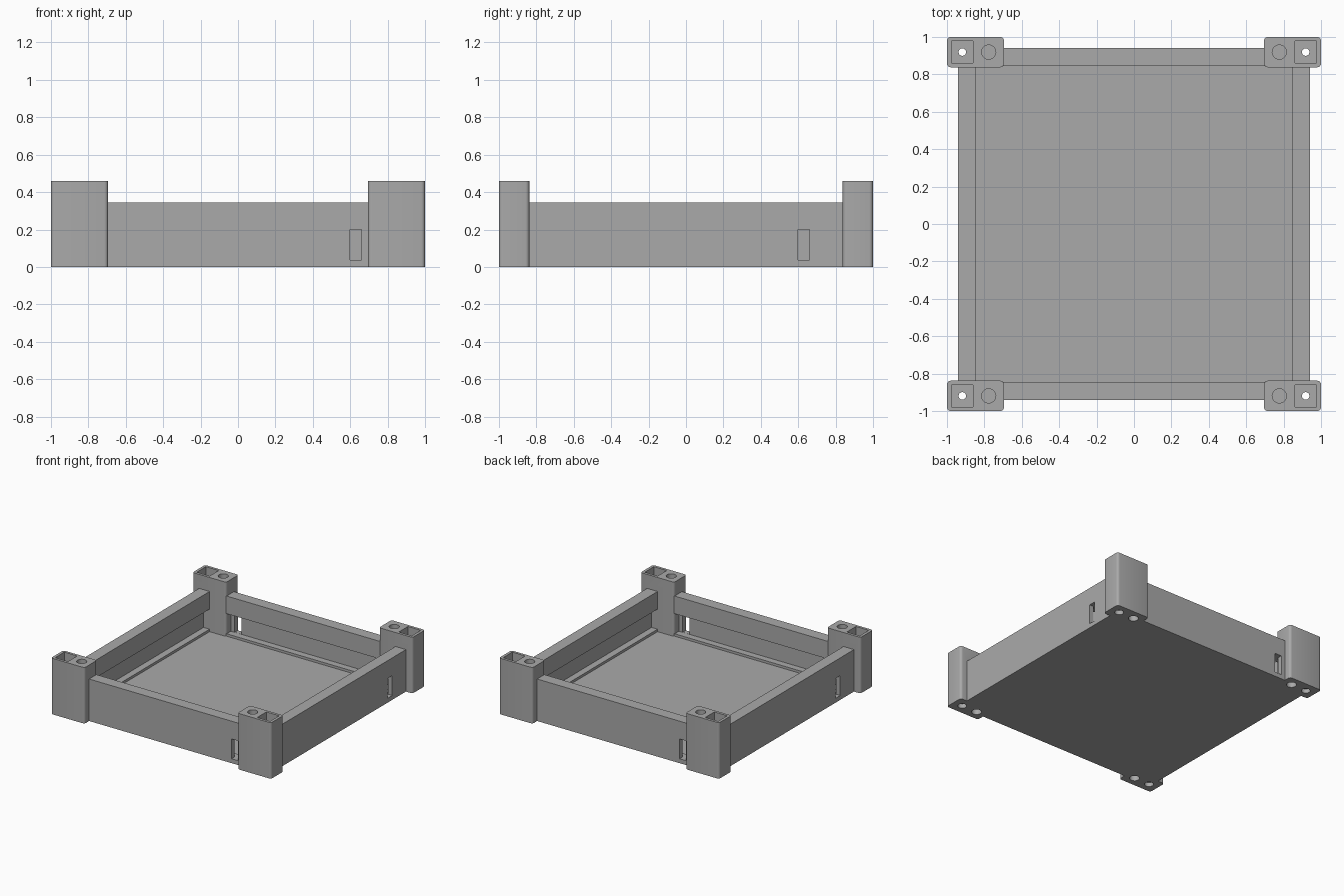
import bpy, bmesh, math
from mathutils import Matrix, Vector

if "Cube" in bpy.data.objects:
    bpy.data.objects.remove(bpy.data.objects["Cube"])

grey = bpy.data.materials.new("plain grey")
grey.diffuse_color = (0.4, 0.4, 0.4, 1)
grey.use_nodes = True
grey.node_tree.nodes["Principled BSDF"].inputs["Base Color"].default_value = grey.diffuse_color


def finish(bm, name):
    me = bpy.data.meshes.new(name)
    bm.to_mesh(me)
    bm.free()
    ob = bpy.data.objects.new(name, me)
    me.materials.append(grey)
    bpy.context.collection.objects.link(ob)
    return ob


def box(name, x0, x1, y0, y1, z0, z1, corner=0):
    bm = bmesh.new()
    bmesh.ops.create_cube(bm, size=1)
    bm.transform(Matrix.Translation(((x0 + x1) / 2, (y0 + y1) / 2, (z0 + z1) / 2))
                 @ Matrix.Diagonal((x1 - x0, y1 - y0, z1 - z0, 1)))
    if corner:
        upright = [e for e in bm.edges
                   if abs(e.verts[0].co.z - e.verts[1].co.z) > 0.1]
        bmesh.ops.bevel(bm, geom=upright, offset=corner, segments=4,
                        profile=0.5, affect='EDGES')
    return finish(bm, name)


def cylinder(name, x, y, r, z0, z1):
    bm = bmesh.new()
    bmesh.ops.create_cone(bm, cap_ends=True, segments=32, radius1=r, radius2=r,
                          depth=z1 - z0,
                          matrix=Matrix.Translation((x, y, (z0 + z1) / 2)))
    return finish(bm, name)


def combine(target, tool, operation='DIFFERENCE'):
    mod = target.modifiers.new("combine", 'BOOLEAN')
    mod.operation = operation
    mod.solver = 'EXACT'
    mod.object = tool
    bpy.context.view_layer.objects.active = target
    bpy.ops.object.modifier_apply(modifier=mod.name)
    bpy.data.objects.remove(tool)


# Tray: outer block, open cavity, channel under the overhanging rim
W, IN, CH = 0.94, 0.845, 0.90
tray = box("tray", -W, W, -W, W, 0, 0.345)
combine(tray, box("cavity", -IN, IN, -IN, IN, 0.015, 0.5))
combine(tray, box("channel", -CH, CH, -CH, CH, 0.035, 0.2))

# One cable slot per wall, repeated by quarter turns
for i in range(4):
    slot = box("slot", 0.6, 0.66, -1.02, -0.87, 0.036, 0.199)
    slot.data.transform(Matrix.Rotation(i * math.pi / 2, 4, 'Z'))
    combine(tray, slot)

# Corner posts with a square pocket, screw hole and round sockets
for sx in (-1, 1):
    for sy in (-1, 1):
        def span(s, a, b):
            return sorted((s * a, s * b))
        combine(tray, box("post", *span(sx, 0.695, 1), *span(sy, 0.838, 1),
                          0, 0.46, corner=0.02), 'UNION')
        hx, px, y = sx * 0.918, sx * 0.777, sy * 0.919
        combine(tray, box("pocket", *span(sx, 0.86, 0.977),
                          *span(sy, 0.86, 0.978), 0.07, 0.6))
        combine(tray, cylinder("screw_hole", hx, y, 0.02, -0.1, 0.2))
        combine(tray, cylinder("screw_recess", hx, y, 0.034, -0.1, 0.035))
        combine(tray, cylinder("top_socket", px, y, 0.038, 0.4, 0.6))
        combine(tray, cylinder("bottom_socket", px, y, 0.038, -0.1, 0.06))

# Crisp edges, smooth rounded corners and holes
bpy.ops.object.select_all(action='DESELECT')
tray.select_set(True)
bpy.context.view_layer.objects.active = tray
bpy.ops.object.shade_smooth_by_angle(angle=math.radians(30))
